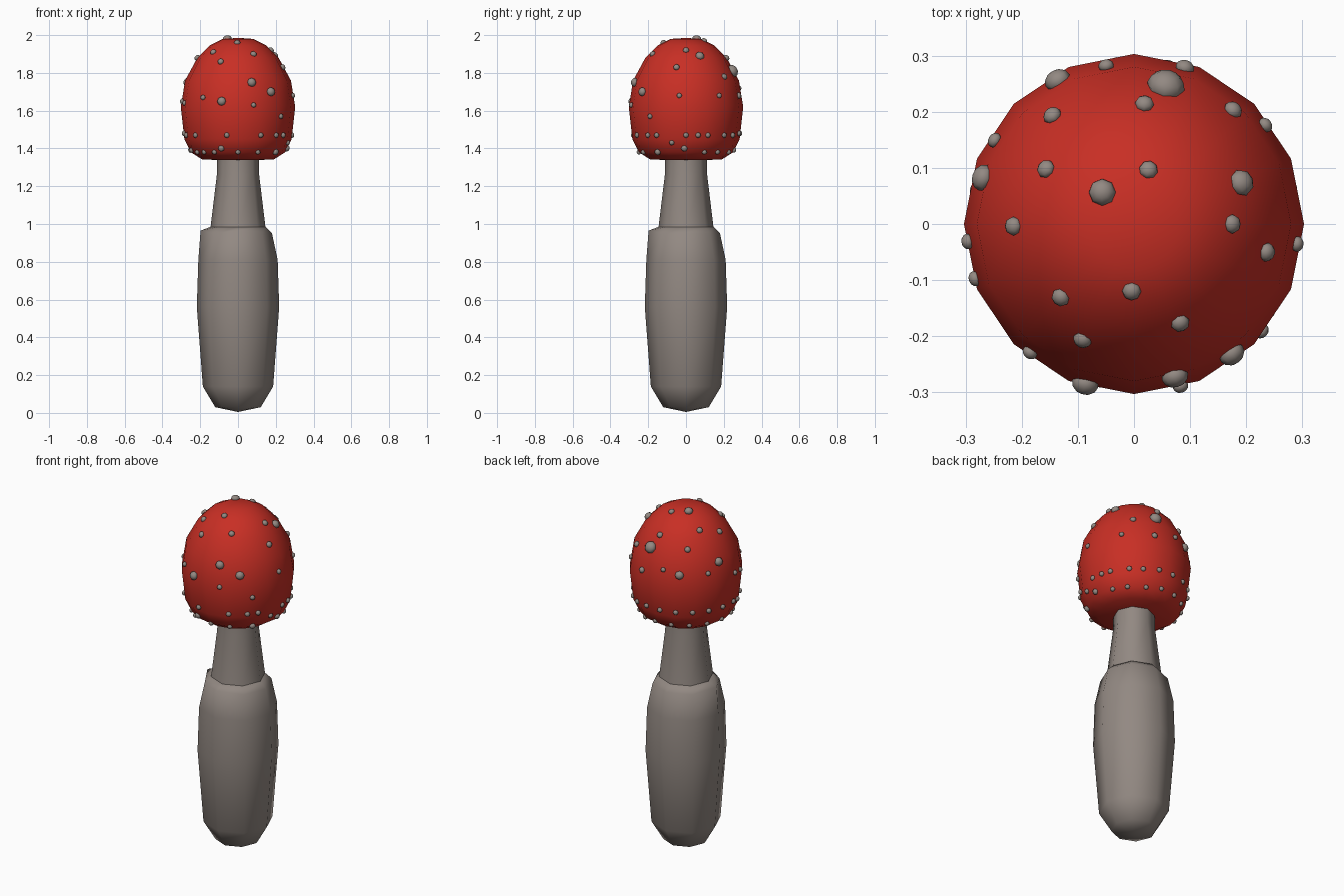
import bpy, bmesh
from math import radians, cos, sin
from mathutils import Vector, Matrix

cube = bpy.data.objects.get("Cube")
if cube:
    bpy.data.objects.remove(cube, do_unlink=True)


def material(name, rgb):
    mat = bpy.data.materials.new(name)
    mat.use_nodes = True
    mat.diffuse_color = (*rgb, 1)
    mat.node_tree.nodes["Principled BSDF"].inputs["Base Color"].default_value = (*rgb, 1)
    return mat


def finish(bm, name, mat, angle):
    mesh = bpy.data.meshes.new(name)
    bmesh.ops.recalc_face_normals(bm, faces=bm.faces)
    bm.to_mesh(mesh)
    bm.free()
    mesh.materials.append(mat)
    obj = bpy.data.objects.new(name, mesh)
    bpy.context.collection.objects.link(obj)
    bpy.ops.object.select_all(action="DESELECT")
    obj.select_set(True)
    bpy.context.view_layer.objects.active = obj
    bpy.ops.object.shade_smooth_by_angle(angle=radians(angle))
    return obj


def lathe(profile, sides):
    """Spin a (radius, height) profile around the vertical axis."""
    bm = bmesh.new()
    points = [bm.verts.new((r, 0, z)) for r, z in profile]
    edges = [bm.edges.new(pair) for pair in zip(points, points[1:])]
    bmesh.ops.spin(bm, geom=points + edges, cent=(0, 0, 0), axis=(0, 0, 1),
                   angle=radians(360), steps=sides, use_duplicate=False)
    bmesh.ops.remove_doubles(bm, verts=bm.verts, dist=0.0005)
    return bm


flesh = material("grey_beige_flesh", (0.29, 0.25, 0.225))
red = material("red_cap", (0.58, 0.028, 0.018))

# Stalk: thick lower body with a slightly uneven shoulder
SHOULDER = 0.95
body = lathe([(0, 0.005), (0.12, 0.03), (0.186, 0.14), (0.218, 0.56), (0.21, 0.81),
              (0.18, SHOULDER), (0.145, 0.985), (0, 0.985)], 8)
for v in body.verts:
    if abs(v.co.z - SHOULDER) < 0.01 and min(v.co.x, v.co.y) < -0.17:
        v.co.x *= 1.1
        v.co.y *= 1.1
        v.co.z += 0.015
finish(body, "stalk_body", flesh, 60)

# Neck running up into the cap
finish(lathe([(0, 0.97), (0.147, 0.97), (0.112, 1.26), (0.11, 1.36), (0, 1.36)], 8),
       "stalk_neck", flesh, 60)

# Cap
CAP = [(0, 1.985), (0.08, 1.98), (0.15, 1.945), (0.215, 1.88), (0.28, 1.76),
       (0.303, 1.62), (0.284, 1.45), (0.25, 1.38), (0.19, 1.342), (0, 1.335)]
finish(lathe(CAP, 16), "cap", red, 80)


def cap_point(azimuth, z):
    """Point and outward normal on the cap at an azimuth and height."""
    a = radians(azimuth)
    for (r0, z0), (r1, z1) in zip(CAP, CAP[1:]):
        if z1 <= z <= z0:
            r = r0 + (r1 - r0) * (z0 - z) / (z0 - z1)
            n = Vector((z0 - z1, r1 - r0)).normalized()
            return (Vector((r * cos(a), r * sin(a), z)),
                    Vector((n.x * cos(a), n.x * sin(a), n.y)))


# Warts grouped by size: (azimuth in degrees, height in hundredths)
WARTS = {
    0.034: [(77, 181)],
    0.024: [(-75, 175), (-53, 170), (-107, 165), (21, 189), (135, 198), (118, 170), (163, 175)],
    0.017: [(-114, 186), (-65, 190), (-12, 183), (0, 192), (75, 197), (148, 191), (181, 188),
            (268, 196), (85, 188), (225, 191), (127, 183), (49, 178), (72, 168),
            (-110, 140), (-37, 138), (-2, 140)],
    0.014: [(100, 172), (-7, 168), (37, 168), (231, 167), (-74, 163), (-40, 157), (149, 170),
            (186, 165), (199, 164), (-16, 143)],
}
# Two looser rows around the lower rim
WARTS[0.0145] = [(a, 147) for a in (-102, -65, -45, -33, 0, 13, 24, 45, 60, 218, 197)]
WARTS[0.0145] += [(a, 148) for a in range(78, 190, 18)]
WARTS[0.0135] = [(a, 138) for a in (-90, -65, -120, -136, -150, 23, 42, 65)]
WARTS[0.0135] += [(a, 139) for a in range(85, 200, 22)]

warts = bmesh.new()
for size, spots in WARTS.items():
    for azimuth, height in spots:
        point, normal = cap_point(azimuth, height / 100)
        turn = normal.to_track_quat("Z", "Y").to_matrix().to_4x4()
        place = Matrix.Translation(point) @ turn @ Matrix.Diagonal((1, 1, 0.8, 1))
        bmesh.ops.create_uvsphere(warts, u_segments=8, v_segments=6, radius=size, matrix=place)
finish(warts, "cap_warts", flesh, 50)
